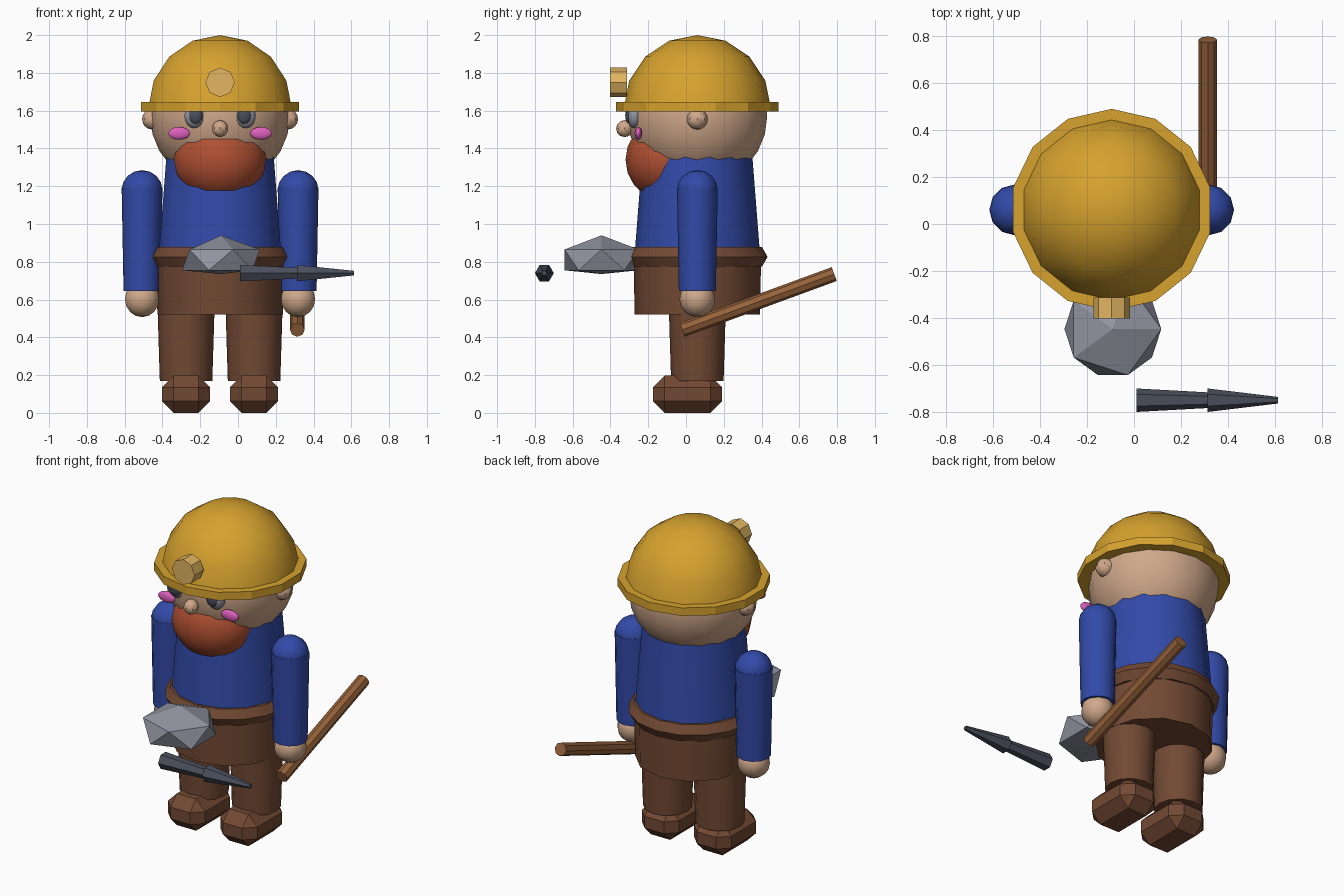
import bpy, bmesh, math
from mathutils import Vector

if "Cube" in bpy.data.objects:
    bpy.data.objects.remove(bpy.data.objects["Cube"])

CX, CY = -0.095, 0.06          # centre line of the figure


def material(name, r, g, b):
    lin = [((c / 255 + 0.055) / 1.055) ** 2.4 for c in (r, g, b)]
    m = bpy.data.materials.new(name)
    m.diffuse_color = (*lin, 1)
    m.use_nodes = True
    m.node_tree.nodes["Principled BSDF"].inputs["Base Color"].default_value = m.diffuse_color
    return m


GOLD = material("helmet_gold", 214, 162, 46)
BRASS = material("lamp_brass", 226, 182, 98)
SKIN = material("skin", 208, 168, 138)
PINK = material("cheek_pink", 222, 96, 190)
RUST = material("beard_rust", 176, 80, 50)
BLUE = material("shirt_blue", 50, 74, 168)
BROWN = material("leather_brown", 114, 73, 51)
STONE = material("stone_grey", 145, 148, 160)
STEEL = material("dark_steel", 74, 79, 92)
WOOD = material("handle_wood", 150, 98, 58)


def finish(name, bm, mat, loc=(0, 0, 0), rot=(0, 0, 0), scale=(1, 1, 1), smooth=None):
    bmesh.ops.recalc_face_normals(bm, faces=bm.faces)
    me = bpy.data.meshes.new(name)
    bm.to_mesh(me)
    bm.free()
    me.materials.append(mat)
    ob = bpy.data.objects.new(name, me)
    bpy.context.collection.objects.link(ob)
    ob.location, ob.rotation_euler, ob.scale = loc, rot, scale
    if smooth:
        bpy.ops.object.select_all(action='DESELECT')
        ob.select_set(True)
        bpy.context.view_layer.objects.active = ob
        bpy.ops.object.shade_smooth_by_angle(angle=math.radians(smooth))
    return ob


def lathe(name, profile, n, mat, loc, rot=(0, 0, 0), scale=(1, 1, 1), smooth=None, closed=False):
    """Turn (radius, height) points around z, first corner towards +y."""
    bm = bmesh.new()
    rings = []
    for r, z in profile:
        angles = [math.tau * i / n for i in range(n)]
        rings.append([bm.verts.new((r * math.sin(a), r * math.cos(a), z)) for a in angles])
    pairs = list(zip(rings, rings[1:]))
    if closed:
        pairs.append((rings[-1], rings[0]))
    for a, b in pairs:
        for i in range(n):
            j = (i + 1) % n
            bm.faces.new((a[i], a[j], b[j], b[i]))
    bmesh.ops.remove_doubles(bm, verts=bm.verts, dist=1e-5)
    return finish(name, bm, mat, loc, rot, scale, smooth)


def tube(name, r0, r1, length, n, mat, loc, rot=(0, 0, 0), smooth=None):
    return lathe(name, [(0, 0), (r0, 0), (r1, length), (0, length)], n, mat, loc, rot, smooth=smooth)


def ball(name, radii, n, rings, mat, loc, rot=(0, 0, 0), smooth=40):
    prof = [(math.sin(math.pi * i / rings), -math.cos(math.pi * i / rings)) for i in range(rings + 1)]
    return lathe(name, prof, n, mat, loc, rot, radii, smooth)


# helmet: dome, brim and lamp
dome = [(0.39 * math.cos(math.pi * i / 8), 0.39 * math.sin(math.pi * i / 8)) for i in range(5)]
lathe("helmet_dome", [(0, 0)] + dome, 14, GOLD, (CX, CY, 1.61), smooth=35)
tube("helmet_brim", 0.43, 0.43, 0.05, 14, GOLD, (CX, CY, 1.595))
tube("helmet_lamp", 0.078, 0.078, 0.09, 8, BRASS, (CX, -0.312, 1.75), (math.pi / 2, 0, 0))

# head and face
ball("head", (0.37, 0.37, 0.37), 16, 12, SKIN, (CX, CY, 1.57))
ball("nose", (0.043, 0.045, 0.045), 8, 6, SKIN, (CX, -0.325, 1.505))
ball("beard", (0.25, 0.22, 0.22), 14, 10, RUST, (CX, -0.10, 1.34))

# torso, trousers and belt
lathe("shirt", [(0, 0.8), (0.335, 0.8), (0.288, 1.4), (0, 1.4)], 14, BLUE, (CX, CY, 0), smooth=35)
tube("trouser_top", 0.332, 0.338, 0.33, 12, BROWN, (CX, CY, 0.52), smooth=35)
belt = [(0.312 + 0.06 * math.cos(math.tau * i / 6), 0.06 * math.sin(math.tau * i / 6)) for i in range(6)]
lathe("belt", belt, 16, BROWN, (CX, CY, 0.826), smooth=35, closed=True)

# mirrored parts
for side, s in (("left", -1), ("right", 1)):
    ball(side + "_ear", (0.055, 0.055, 0.055), 8, 8, SKIN, (CX + s * 0.358, CY, 1.555))
    ball(side + "_eye", (0.057, 0.04, 0.065), 10, 8, STONE, (CX + s * 0.135, -0.272, 1.572))
    ball(side + "_pupil", (0.037, 0.022, 0.045), 10, 8, STEEL, (CX + s * 0.128, -0.30, 1.575))
    ball(side + "_cheek", (0.06, 0.02, 0.034), 10, 8, PINK, (CX + s * 0.217, -0.252, 1.48))

    ax = CX + s * 0.413
    ball(side + "_shoulder", (0.108, 0.108, 0.105), 12, 8, BLUE, (ax, CY, 1.18))
    tube(side + "_sleeve", 0.098, 0.108, 0.545, 12, BLUE, (ax, CY, 0.645), smooth=35)
    ball(side + "_hand", (0.095, 0.095, 0.095), 10, 8, SKIN, (ax, CY, 0.602))

    lx = CX + s * 0.18
    tube(side + "_leg", 0.139, 0.152, 0.42, 12, BROWN, (lx, CY, 0.17), smooth=35)
    # chamfered shoe
    bm = bmesh.new()
    bmesh.ops.create_cube(bm, size=1)
    bmesh.ops.scale(bm, vec=(0.256, 0.366, 0.197), verts=bm.verts)
    bmesh.ops.bevel(bm, geom=bm.edges[:], offset=0.062, segments=1, affect='EDGES')
    finish(side + "_shoe", bm, BROWN, (lx, 0.008, 0.0985))

# faceted stone
bm = bmesh.new()
bm.verts.new((0.0, 0.0, 0.94))
bm.verts.new((0.0, 0.0, 0.735))
for i in range(10):
    a = math.pi * i / 5
    bm.verts.new((0.206 * math.cos(a), 0.206 * math.sin(a), 0.755 if i % 2 else 0.865))
bmesh.ops.convex_hull(bm, input=bm.verts)
finish("stone", bm, STONE, (-0.09, -0.447, 0))

# pick: wooden handle in the hand, steel head lying ahead
start, end = Vector((0.314, -0.02, 0.44)), Vector((0.314, 0.785, 0.735))
d = end - start
tube("pick_handle", 0.039, 0.039, d.length, 8, WOOD, start, (-math.atan2(d.y, d.z), 0, 0))
tube("pick_head_back", 0.05, 0.033, 0.31, 6, STEEL, (0.01, -0.75, 0.74), (0, math.pi / 2, 0))
tube("pick_head_point", 0.05, 0.014, 0.3, 6, STEEL, (0.313, -0.75, 0.74), (0, math.pi / 2, 0))
